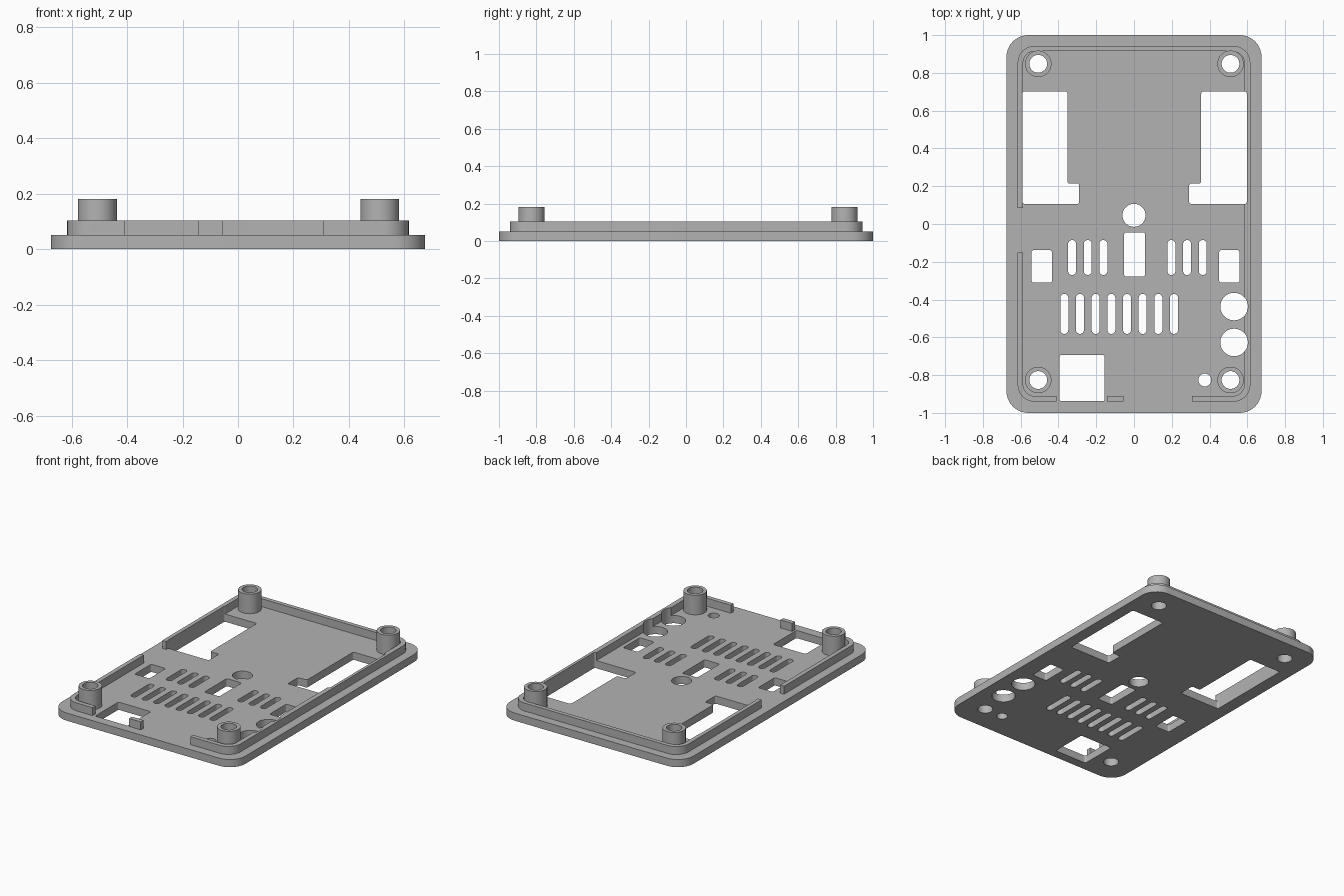
import bpy, bmesh, math
from mathutils import Vector

old = bpy.data.objects.get("Cube")
if old:
    bpy.data.objects.remove(old, do_unlink=True)

grey = bpy.data.materials.new("plain grey")
grey.use_nodes = True
grey.diffuse_color = (0.45, 0.45, 0.45, 1)
grey.node_tree.nodes["Principled BSDF"].inputs["Base Color"].default_value = grey.diffuse_color


def fillet(corners, r, seg=10):
    """Round every corner of a polygon with radius r."""
    pts, n = [], len(corners)
    for i in range(n):
        p = Vector(corners[i])
        a = (Vector(corners[i - 1]) - p).normalized()
        b = (Vector(corners[(i + 1) % n]) - p).normalized()
        centre = p + (a + b) * r          # all corners are square
        for k in range(seg + 1):
            t = k / seg * math.pi / 2
            pts.append(centre - b * r * math.cos(t) - a * r * math.sin(t))
    return pts


def rect(x0, x1, y0, y1, r):
    return fillet([(x0, y0), (x1, y0), (x1, y1), (x0, y1)], r)


def disc(x, y, r):
    return rect(x - r, x + r, y - r, y + r, r)


def prisms(name, outlines, z0, z1):
    """Extrude closed outlines between two heights into one object."""
    bm = bmesh.new()
    for outline in outlines:
        clean = [p for i, p in enumerate(outline) if (p - outline[i - 1]).length > 1e-4]
        face = bm.faces.new([bm.verts.new((p.x, p.y, z0)) for p in clean])
        top = bmesh.ops.extrude_face_region(bm, geom=[face])["geom"]
        bmesh.ops.translate(bm, vec=(0, 0, z1 - z0),
                            verts=[g for g in top if isinstance(g, bmesh.types.BMVert)])
    bmesh.ops.recalc_face_normals(bm, faces=bm.faces)
    mesh = bpy.data.meshes.new(name)
    bm.to_mesh(mesh)
    bm.free()
    mesh.materials.append(grey)
    obj = bpy.data.objects.new(name, mesh)
    bpy.context.collection.objects.link(obj)
    return obj


def cut(obj, cutter):
    bpy.context.view_layer.objects.active = obj
    mod = obj.modifiers.new("cut", 'BOOLEAN')
    mod.operation, mod.solver, mod.object = 'DIFFERENCE', 'EXACT', cutter
    bpy.ops.object.modifier_apply(modifier=mod.name)


# Openings through the panel
SOFT = 0.012
holes = [
    fillet([(-.59, .106), (-.29, .106), (-.29, .214), (-.353, .214), (-.353, .702), (-.59, .702)], SOFT),
    fillet([(.597, .106), (.292, .106), (.292, .214), (.356, .214), (.356, .702), (.597, .702)], SOFT),
    rect(-.394, -.155, -.938, -.693, SOFT),     # front socket
    rect(-.542, -.434, -.311, -.138, SOFT),     # side windows
    rect(.451, .558, -.311, -.138, SOFT),
    rect(-.052, .058, -.279, -.044, SOFT),      # centre window
    disc(0, .046, .061),
    disc(.53, -.437, .073),
    disc(.53, -.627, .073),
    disc(.375, -.826, .034),
]

# Vent slots
W = 0.021
for start, count, y0, y1 in ((-.328, 3, -.27, -.085), (.198, 3, -.27, -.085), (-.369, 8, -.582, -.37)):
    for i in range(count):
        x = start + i * .083
        holes.append(rect(x - W, x + W, y0, y1, W))

# Screw bores
posts = [(x, y) for x in (-.507, .511) for y in (-.826, .848)]
holes += [disc(x, y, .047) for x, y in posts]
hole_cutter = prisms("hole_cutter", holes, -.1, .3)

# Base plate, rim lip and screw posts
plate = prisms("base_plate", [rect(-.675, .675, -1, 1, .115)], 0, .051)
lip = prisms("rim_lip", [rect(-.616, .616, -.941, .943, .09)], .048, .104)
bosses = prisms("screw_posts", [disc(x, y, .07) for x, y in posts], .048, .181)

# Hollow the lip and open its gaps
lip_core = prisms("lip_core", [rect(-.587, .584, -.911, .915, .062)], 0, .2)
gaps = prisms("lip_gaps", [rect(-.7, -.55, -.15, .085, 0.001),
                           rect(-.41, -.142, -1, -.85, 0.001),
                           rect(-.056, .308, -1, -.85, 0.001)], 0, .2)
cut(lip, lip_core)
cut(lip, gaps)

for part in (plate, lip, bosses):
    cut(part, hole_cutter)
    bpy.ops.object.select_all(action='DESELECT')
    part.select_set(True)
    bpy.context.view_layer.objects.active = part
    bpy.ops.object.shade_smooth_by_angle(angle=math.radians(30))

for helper in (hole_cutter, lip_core, gaps):
    bpy.data.objects.remove(helper, do_unlink=True)
